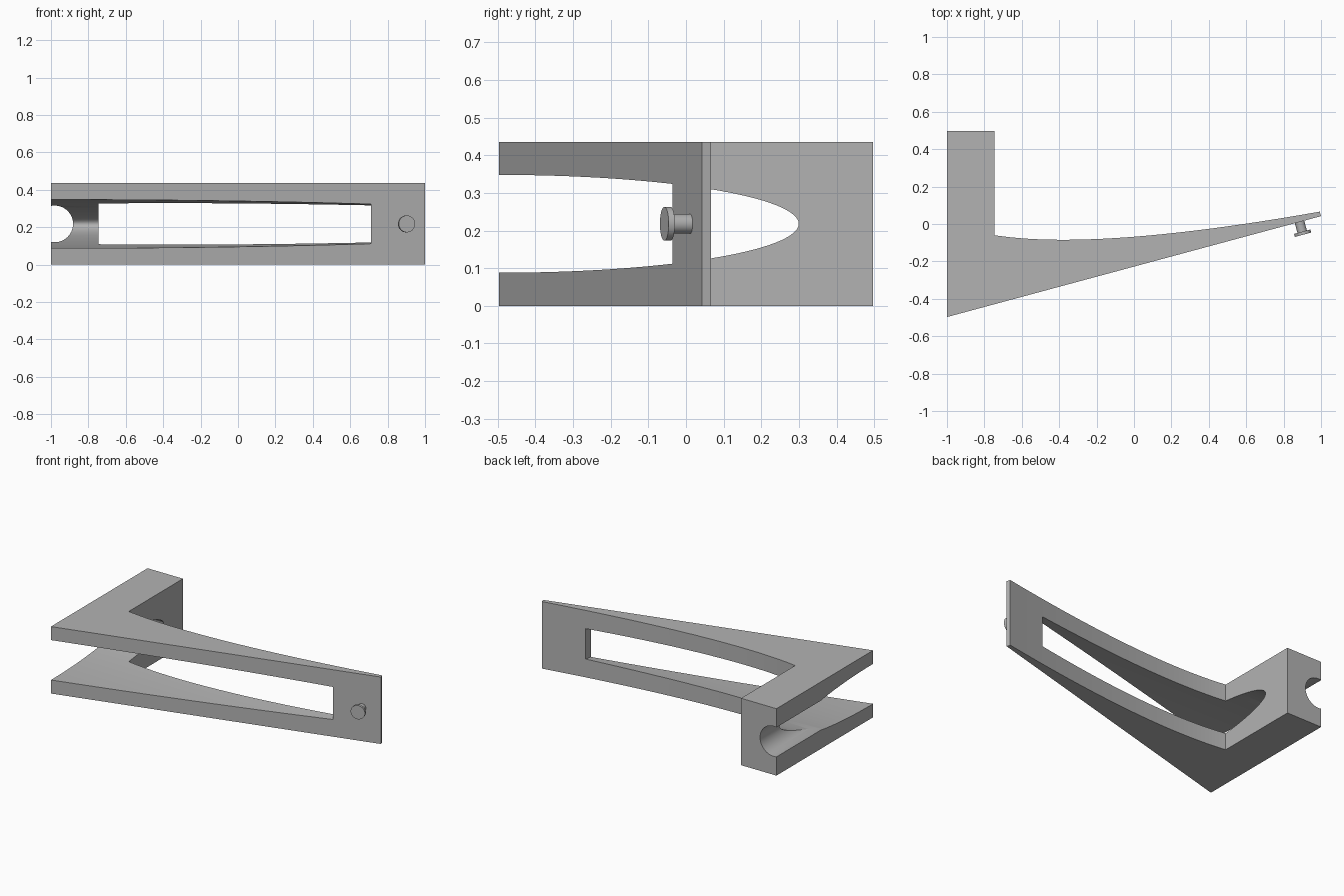
import bpy
import bmesh
from math import cos, sin, pi, atan2
from mathutils import Matrix, Vector

if "Cube" in bpy.data.objects:
    bpy.data.objects.remove(bpy.data.objects["Cube"])

HEIGHT = 0.436
MID = HEIGHT / 2
DEPTH = 0.4975          # half of the overall depth
TIP = Vector((1.0, 0.042))
HEEL = Vector((-1.0, -DEPTH))

grey = bpy.data.materials.new("plain grey")
grey.use_nodes = True
colour = (0.45, 0.45, 0.45, 1)
grey.diffuse_color = colour
grey.node_tree.nodes["Principled BSDF"].inputs["Base Color"].default_value = colour


def prism(name, points, offset):
    """Extrude a closed outline of 3D points along an offset."""
    bm = bmesh.new()
    face = bm.faces.new([bm.verts.new(p) for p in points])
    extruded = bmesh.ops.extrude_face_region(bm, geom=[face])["geom"]
    verts = [g for g in extruded if isinstance(g, bmesh.types.BMVert)]
    bmesh.ops.translate(bm, verts=verts, vec=offset)
    bmesh.ops.recalc_face_normals(bm, faces=bm.faces)
    mesh = bpy.data.meshes.new(name)
    bm.to_mesh(mesh)
    bm.free()
    obj = bpy.data.objects.new(name, mesh)
    bpy.context.collection.objects.link(obj)
    mesh.materials.append(grey)
    return obj


def ellipse(a, b, count=96):
    return [(a * cos(2 * pi * i / count), b * sin(2 * pi * i / count)) for i in range(count)]


def select(obj):
    bpy.ops.object.select_all(action='DESELECT')
    obj.select_set(True)
    bpy.context.view_layer.objects.active = obj


def smooth(obj):
    select(obj)
    bpy.ops.object.shade_smooth_by_angle(angle=0.4)


def cut(obj, cutter):
    cutter.hide_render = True
    mod = obj.modifiers.new("cut", 'BOOLEAN')
    mod.operation = 'DIFFERENCE'
    mod.solver = 'EXACT'
    mod.object = cutter
    select(obj)
    bpy.ops.object.modifier_apply(modifier=mod.name)
    bpy.data.objects.remove(cutter)


# Bracket: straight arm, curved back edge and slanted front
start, bend, end = Vector((-0.745, -0.06)), Vector((-0.2, -0.145)), Vector((0.993, 0.066))
STEPS = 40
curve = []
for i in range(STEPS + 1):
    t = i / STEPS
    curve.append(start * (1 - t) ** 2 + bend * 2 * t * (1 - t) + end * t * t)
outline = [HEEL, Vector((-1, DEPTH)), Vector((start.x, DEPTH))] + curve + [TIP]
bracket = prism("bracket", [(p.x, p.y, 0) for p in outline], (0, 0, HEIGHT))

# Elliptical slot running lengthwise, open at the wide end
slot = prism("slot_cutter", [(-1.1, y - DEPTH, z + MID) for y, z in ellipse(0.797, 0.13, 128)],
             (1.81, 0, 0))
cut(bracket, slot)

# Round groove along the outer side of the arm
groove = prism("groove_cutter", [(x - 0.98, -0.6, z + MID) for x, z in ellipse(0.098, 0.098)],
               (0, 1.2, 0))
cut(bracket, groove)
smooth(bracket)

# Button peg, square to the slanted front
along = (TIP - HEEL).normalized()
normal = Vector((along.y, -along.x, 0))
base = Vector((0.885, HEEL.y + 1.885 * along.y / along.x, MID))
turn = Matrix.Rotation(atan2(along.y, along.x), 3, 'Z')


def disc(name, radius, near, far):
    ring = [base + normal * near + turn @ Vector((x, 0, z)) for x, z in ellipse(radius, radius, 48)]
    smooth(prism(name, ring, normal * (far - near)))


disc("peg_shaft", 0.026, -0.005, 0.056)
disc("peg_head", 0.045, 0.054, 0.071)
